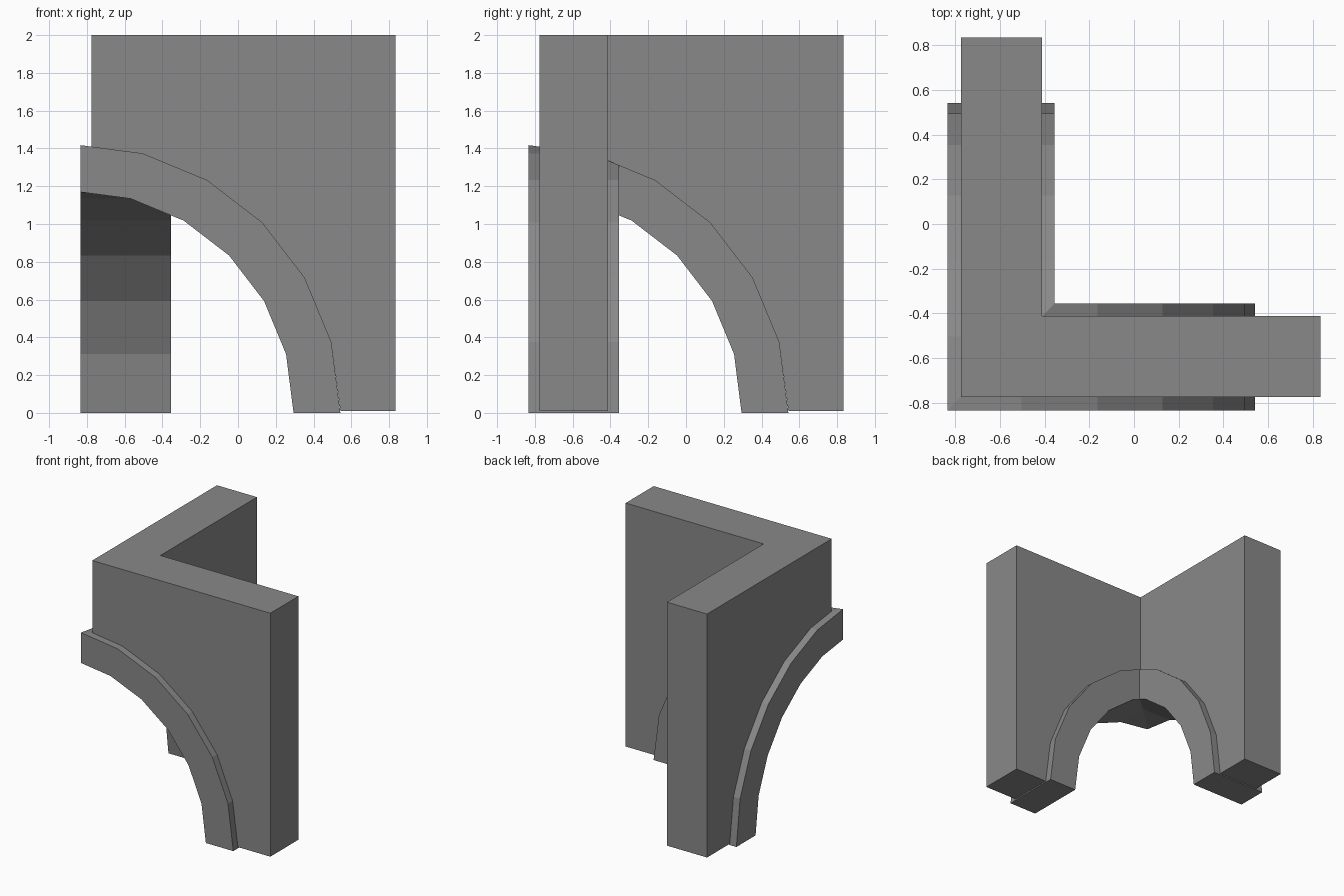
import bpy, bmesh, math
from mathutils import Matrix, Vector

if "Cube" in bpy.data.objects:
    bpy.data.objects.remove(bpy.data.objects["Cube"], do_unlink=True)

stone = bpy.data.materials.new("grey_stone")
stone.use_nodes = True
colour = (0.25, 0.25, 0.25, 1)
stone.diffuse_color = colour
stone.node_tree.nodes["Principled BSDF"].inputs["Base Color"].default_value = colour

CENTRE_X, CENTRE_Z = -0.87, 0.01
OUTER, INNER = 1.412, 1.164
EDGE, TOP = 0.835, 2.0


def arc(radius, base_z):
    """Quarter arch from the springing point up to the crown, six facets."""
    points = []
    for i in range(7):
        a = math.radians(15 * i)
        z = CENTRE_Z + radius * math.sin(a)
        points.append((CENTRE_X + radius * math.cos(a), z if i else base_z))
    return points


def corner_part(name, profile, front, back):
    """Extrude a profile in y, mitre it on x = y and mirror it into the other leg."""
    bm = bmesh.new()
    face = bm.faces.new([bm.verts.new((x, front, z)) for x, z in profile])
    grown = bmesh.ops.extrude_face_region(bm, geom=[face], use_keep_orig=True)
    moved = [v for v in grown["geom"] if isinstance(v, bmesh.types.BMVert)]
    bmesh.ops.translate(bm, verts=moved, vec=(0, back - front, 0))
    bmesh.ops.bisect_plane(bm, geom=bm.verts[:] + bm.edges[:] + bm.faces[:],
                           plane_co=(0, 0, 0), plane_no=Vector((-1, 1, 0)).normalized(),
                           clear_outer=True)
    # Second leg: swap x and y
    twin = bmesh.ops.duplicate(bm, geom=bm.verts[:] + bm.edges[:] + bm.faces[:])
    swap = Matrix(((0, 1, 0), (1, 0, 0), (0, 0, 1)))
    for v in twin["geom"]:
        if isinstance(v, bmesh.types.BMVert):
            v.co = swap @ v.co
    bmesh.ops.remove_doubles(bm, verts=bm.verts[:], dist=0.0005)
    bmesh.ops.recalc_face_normals(bm, faces=bm.faces[:])
    mesh = bpy.data.meshes.new(name)
    bm.to_mesh(mesh)
    bm.free()
    mesh.materials.append(stone)
    obj = bpy.data.objects.new(name, mesh)
    bpy.context.collection.objects.link(obj)


# Projecting arch band
corner_part("arch_trim", arc(OUTER, 0) + arc(INNER, 0)[::-1], -0.835, -0.355)

# Wall above the arch
wall_profile = arc(OUTER, CENTRE_Z) + [(CENTRE_X, TOP), (EDGE, TOP), (EDGE, CENTRE_Z)]
corner_part("corner_wall", wall_profile, -0.775, -0.413)
